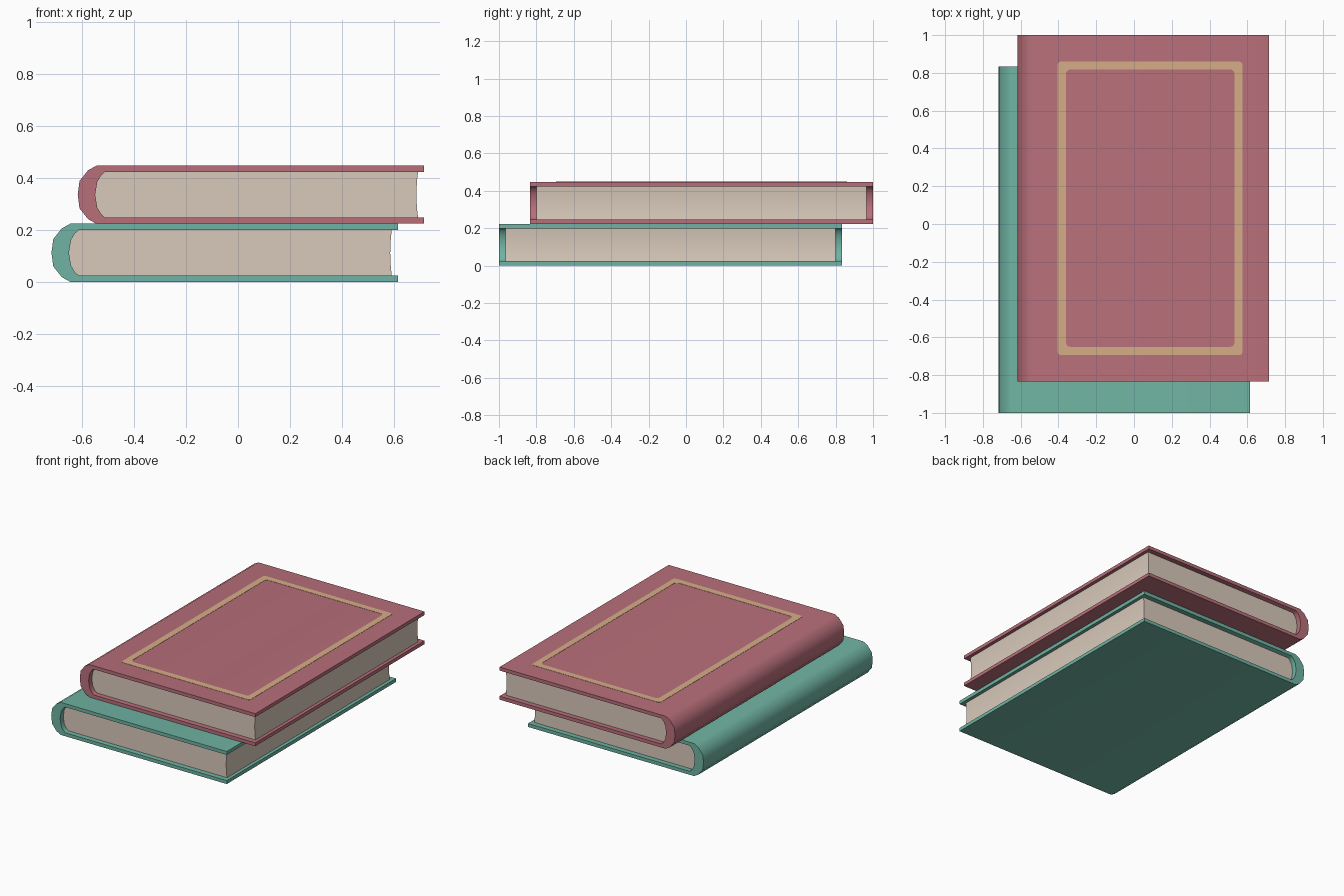
import bpy, bmesh, math

if "Cube" in bpy.data.objects:
    bpy.data.objects.remove(bpy.data.objects["Cube"])

H, L, W = 0.2235, 1.835, 1.333      # book thickness, length, width
# half spine profiles: (distance from spine back, height from middle)
OUTER = [(0.072, H / 2), (0.040, 0.094), (0.007, 0.053)]
INNER = [(0.105, 0.088), (0.090, 0.074), (0.075, 0.049)]


def material(name, rgb):
    m = bpy.data.materials.new(name)
    lin = [((c / 255 + 0.055) / 1.055) ** 2.4 for c in rgb]
    m.diffuse_color = (*lin, 1)
    m.use_nodes = True
    m.node_tree.nodes["Principled BSDF"].inputs["Base Color"].default_value = m.diffuse_color
    return m


red = material("dusty red", (184, 111, 122))
teal = material("teal", (112, 180, 163))
paper = material("paper", (217, 202, 187))
gold = material("gold", (214, 174, 135))


def finish(name, bm, mat):
    bmesh.ops.recalc_face_normals(bm, faces=bm.faces)
    me = bpy.data.meshes.new(name)
    bm.to_mesh(me)
    bm.free()
    me.materials.append(mat)
    ob = bpy.data.objects.new(name, me)
    bpy.context.collection.objects.link(ob)
    bpy.context.view_layer.objects.active = ob
    ob.select_set(True)
    bpy.ops.object.shade_smooth_by_angle(angle=math.radians(45))
    ob.select_set(False)
    return ob


def spine(half, back, edge):
    """Mirror a half profile into a C shape ending at x = edge."""
    top = [(edge, half[0][1])] + half
    return top + [(back, 0)] + [(x, -z) for x, z in reversed(top)]


def extrude(bm, faces, depth):
    geo = bmesh.ops.extrude_face_region(bm, geom=faces)["geom"]
    verts = [g for g in geo if isinstance(g, bmesh.types.BMVert)]
    bmesh.ops.translate(bm, verts=verts, vec=depth)


def book(name, x0, y0, z0, mat):
    zc = z0 + H / 2
    # wrapped cover: C-shaped strip of quads, extruded along y
    bm = bmesh.new()
    rows = [[bm.verts.new((x0 + x, y0, zc + z)) for x, z in prof]
            for prof in (spine(OUTER, 0, W), spine(INNER, 0.067, W))]
    a, b = rows
    faces = [bm.faces.new((a[i], a[i + 1], b[i + 1], b[i])) for i in range(len(a) - 1)]
    extrude(bm, faces, (0, L, 0))
    finish(name + "_cover", bm, mat)
    # page block, inset from the cover, with a very slightly hollow fore-edge
    bm = bmesh.new()
    prof = spine(INNER, 0.067, W - 0.023)
    for i in range(1, 6):
        t = -1 + i / 3
        prof.append((W - 0.023 - 0.006 * (1 - t * t), 0.088 * t))
    f = bm.faces.new([bm.verts.new((x0 + x, y0 + 0.035, zc + z)) for x, z in prof])
    extrude(bm, [f], (0, L - 0.07, 0))
    finish(name + "_pages", bm, paper)


book("lower_book", -0.718, -1.0, 0.0, teal)
book("upper_book", -0.617, -0.835, H, red)


# gold border: thin rounded frame on the upper cover
def rounded(x0, x1, y0, y1, r, z):
    pts = []
    for k, (cx, cy) in enumerate([(x1 - r, y1 - r), (x0 + r, y1 - r),
                                  (x0 + r, y0 + r), (x1 - r, y0 + r)]):
        for j in range(4):
            t = math.pi / 2 * (k + j / 3)
            pts.append((cx + r * math.cos(t), cy + r * math.sin(t), z))
    return pts


bm = bmesh.new()
z = 2 * H - 0.001
out = [bm.verts.new(p) for p in rounded(-0.404, 0.574, -0.694, 0.860, 0.016, z)]
inn = [bm.verts.new(p) for p in rounded(-0.360, 0.532, -0.650, 0.818, 0.022, z)]
n = len(out)
ring = [bm.faces.new((out[i], out[(i + 1) % n], inn[(i + 1) % n], inn[i])) for i in range(n)]
extrude(bm, ring, (0, 0, 0.0025))
finish("cover_border", bm, gold)
